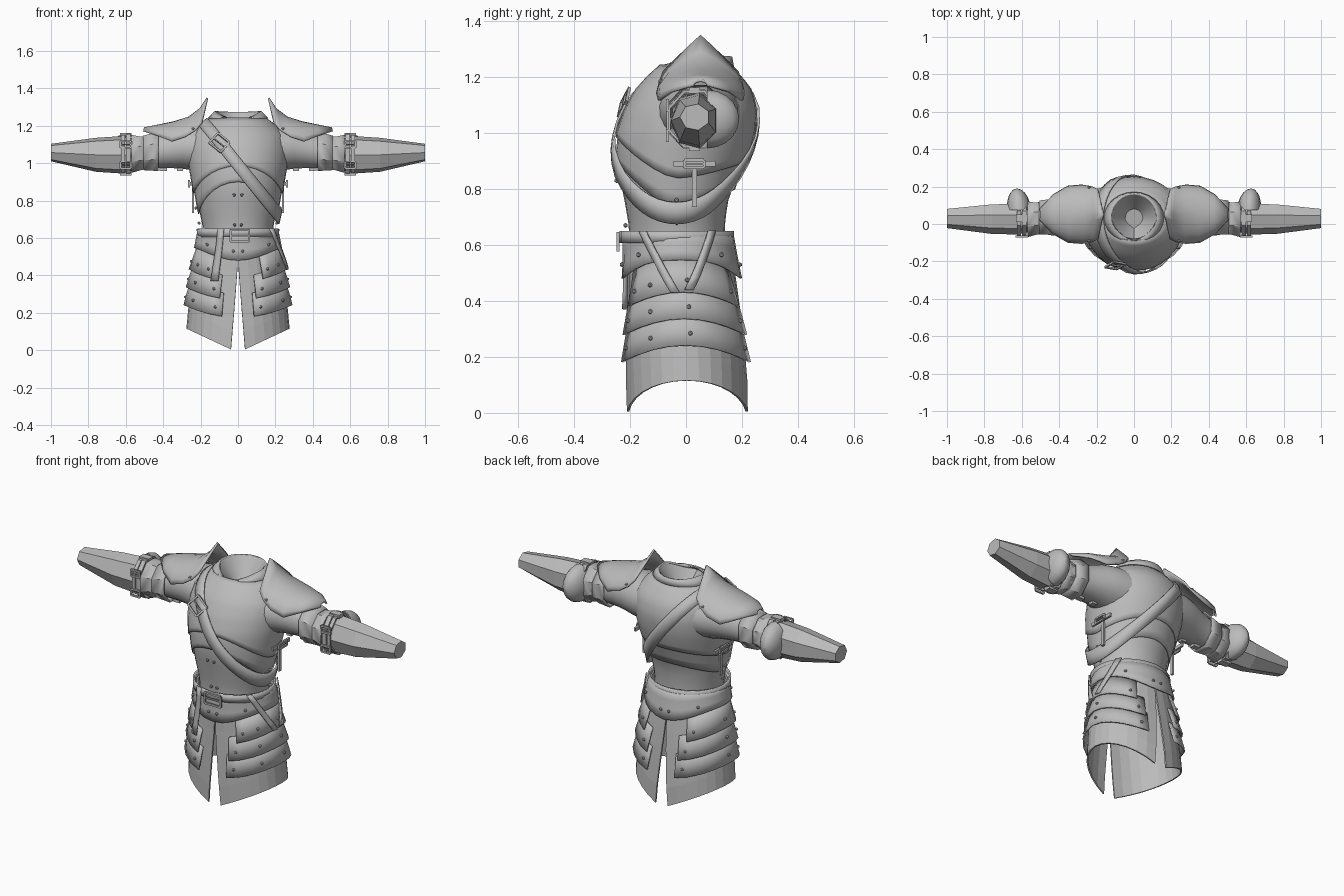
import bpy, bmesh, math
from mathutils import Matrix, Vector, Euler
from math import sin, cos, pi, radians as rad

if "Cube" in bpy.data.objects:
    bpy.data.objects.remove(bpy.data.objects["Cube"])

steel = bpy.data.materials.new("grey_steel")
steel.diffuse_color = (0.5, 0.5, 0.5, 1)
steel.use_nodes = True
steel.node_tree.nodes["Principled BSDF"].inputs["Base Color"].default_value = steel.diffuse_color


def finish(name, bm, thick=0, mirror=False, angle=35):
    """Turn a bmesh into an object with solidify, mirror and shading."""
    me = bpy.data.meshes.new(name)
    bm.to_mesh(me)
    bm.free()
    me.materials.append(steel)
    ob = bpy.data.objects.new(name, me)
    bpy.context.collection.objects.link(ob)
    if angle:
        bpy.ops.object.select_all(action='DESELECT')
        ob.select_set(True)
        bpy.context.view_layer.objects.active = ob
        bpy.ops.object.shade_smooth_by_angle(angle=rad(angle))
    if thick:
        m = ob.modifiers.new("thickness", 'SOLIDIFY')
        m.thickness, m.offset = thick, 1
    if mirror:
        ob.modifiers.new("mirror", 'MIRROR')
    return ob


def grid(name, f, nu, nv, closed=False, cap=False, **kw):
    """Surface from f(u, v), u and v in 0..1."""
    bm = bmesh.new()
    cols = nu if closed else nu + 1
    rows = [[bm.verts.new(f(i / nu, j / nv)) for i in range(cols)] for j in range(nv + 1)]
    for j in range(nv):
        for i in range(nu):
            k = (i + 1) % cols
            bm.faces.new((rows[j][i], rows[j][k], rows[j + 1][k], rows[j + 1][i]))
    if cap:
        bm.faces.new(rows[-1])
    return finish(name, bm, **kw)


def lerp(a, b, t):
    return a + (b - a) * t


def sample(table, z):
    """Linear lookup in rows sorted by their first entry."""
    z = min(max(z, table[0][0]), table[-1][0])
    for p, q in zip(table, table[1:]):
        if z <= q[0]:
            t = (z - p[0]) / (q[0] - p[0])
            return [lerp(a, b, t) for a, b in zip(p[1:], q[1:])]


# Body profile: height, half width, front y, back y
TORSO = [(.58, .195, -.215, .15), (.66, .2, -.215, .15), (.75, .22, -.23, .16),
         (.85, .237, -.25, .195), (.93, .25, -.253, .225), (1.0, .262, -.245, .243),
         (1.08, .265, -.218, .25), (1.15, .25, -.18, .233), (1.2, .2, -.135, .195),
         (1.24, .145, -.09, .155)]
SKIRT = [(0, .27, -.205, .215), (.12, .268, -.208, .213), (.3, .25, -.205, .195),
         (.45, .225, -.2, .175), (.55, .205, -.2, .16), (.66, .195, -.21, .148)]


def surf(prof, a, z, off=0.0):
    """Point on a body profile; angle 0 = right side, -90 = front."""
    rx, yf, yb = sample(prof, z)
    return Vector(((rx + off) * cos(a), (yf + yb) / 2 + ((yb - yf) / 2 + off) * sin(a), z))


def around(prof, lo, hi, off, a0=-pi, a1=pi):
    """Grid function for a plate wrapped on a profile."""
    def f(u, v):
        a = lerp(a0, a1, u)
        o = off(v) if callable(off) else off
        return surf(prof, a, lerp(lo(a), hi(a), v), o)
    return f


def const(c):
    return lambda a: c


def edge(side, front, back):
    """Plate edge height, peaked or dipped at front and back."""
    return lambda a: side + ((front if sin(a) < 0 else back) - side) * abs(sin(a)) ** 1.6


# Torso layers
grid("torso", around(TORSO, const(.6), const(1.24), -.012), 32, 16, closed=True)
grid("belly_plate", around(TORSO, edge(.73, .9, .8), const(1.0), -.008), 32, 5, closed=True, thick=.006)
grid("chest_plate", around(TORSO, edge(.84, .985, .9), const(1.24), -.002), 32, 12, closed=True, thick=.007)

# Collar with a pointed front, and the lining inside the neck
def collar(u, v):
    a = lerp(-pi, pi, u)
    low = surf(TORSO, a, 1.235, .002)
    front = max(0, -sin(a))
    y = .03 + .125 * sin(a) if sin(a) > 0 else .03 - .135 * (1 - abs(a + pi / 2) / (pi / 2))
    return low.lerp(Vector((.118 * cos(a), y, 1.272 - .048 * front ** 2)), v)

grid("collar", collar, 24, 2, closed=True, thick=.01)
grid("neck_lining", lambda u, v: collar(u, 1).lerp(Vector((0, .03, 1.1)), v * .6),
     24, 2, closed=True, cap=True)

# Skirt halves with a split at front and back
def skirt(u, v):
    gap = .135 * max(0, 1 - v / .75) + .002
    a = lerp(-pi / 2 + gap, pi / 2 - gap, u)
    return surf(SKIRT, a, lerp(.115 * max(0, cos(a) - .1) / .9, .63, v), 0)

grid("skirt", skirt, 14, 6, thick=.008, mirror=True, angle=0)

# Waist plate and hip plates
waist_low = lambda a: .545 - .065 * abs(sin(a)) ** 3
grid("waist_plate", around(SKIRT, waist_low, const(.64), lambda v: .012 + .01 * (1 - v)),
     28, 3, closed=True, thick=.008, angle=20)
ROWS = [(.43, 60), (.335, 70), (.24, 73)]
for i, (z, deg) in enumerate(ROWS):
    low = lambda a, z=z: z - .065 * sin(a) ** 2
    high = lambda a, z=z: z + .125 - .065 * sin(a) ** 2
    grid(f"hip_plate_{i + 1}", around(SKIRT, low, high, lambda v: .008 + .02 * (1 - v), -rad(deg), rad(deg)),
         10, 2, thick=.008, mirror=True, angle=20)

# Waist belt with its hanging straps
grid("waist_belt", around(TORSO, const(.607), const(.65), .012), 28, 1, closed=True, thick=.01)

def hanging(a0, a1, z1, w):
    def f(u, v):
        return surf(SKIRT, rad(lerp(a0, a1, v)) + w * (.5 - u) * -1, lerp(z1, .65, v), lerp(.036, .026, v))
    return f

grid("strap_front", hanging(-117, -114, .37, .16), 1, 5, thick=.008)
grid("strap_side_front", hanging(-7, -37, .43, .15), 1, 5, thick=.008)
grid("strap_side_back", hanging(6, 36, .44, .15), 1, 5, thick=.008)

# Diagonal shoulder belt, following a slanted plane around the torso
def shoulder_belt(u, v):
    a, cut = lerp(-pi, pi, u), .99 + lerp(-.05, .05, v)
    lo, hi = .62, 1.239
    for _ in range(24):
        mid = (lo + hi) / 2
        if mid - cut + 1.3 * surf(TORSO, a, mid).x > 0:
            hi = mid
        else:
            lo = mid
    return surf(TORSO, a, lo, .01)

grid("shoulder_belt", shoulder_belt, 40, 2, closed=True, thick=.008)


def boxes(name, items, rot=(0, 0, 0), at=(0, 0, 0), mirror=False):
    """Joined boxes: (centre, size) pairs in a rotated local frame."""
    bm = bmesh.new()
    base = Matrix.Translation(at) @ Euler([rad(r) for r in rot]).to_matrix().to_4x4()
    for c, s in items:
        bmesh.ops.create_cube(bm, size=1, matrix=base @ Matrix.Translation(c) @ Matrix.Diagonal((*s, 1)))
    return finish(name, bm, mirror=mirror, angle=0)


def buckle(name, at, w, h, rot=(0, 0, 0), mirror=False, t=.01):
    """Rectangular frame with a tongue, lying in local x and z."""
    boxes(name, [((0, 0, s * h / 2), (w, t, t)) for s in (1, -1)] +
          [((s * w / 2, 0, 0), (t, t, h)) for s in (1, -1)] + [((0, 0, 0), (w, t * .8, t * .6))],
          rot, at, mirror)


# Buckles
buckle("waist_buckle", (.01, -.243, .612), .1, .06)
buckle("shoulder_belt_buckle", (-.1, -.222, 1.11), .08, .075, (-28, 38, -10))
buckle("side_buckle", (.262, .03, .89), .07, .028, (0, 0, 90), mirror=True)
boxes("side_strap", [((0, 0, 0), (.012, .15, .02)), ((-.01, 0, -.07), (.012, .018, .17))],
      at=(.25, .03, .89), mirror=True)


def tube(name, stations, n, cap=False, **kw):
    """Mirrored arm tube through (x, y, z, radius y, radius z)."""
    def f(u, v):
        x, y, z, ry, rz = stations[round(v * (len(stations) - 1))]
        a = 2 * pi * (u + .5 / n)
        return (x, y + ry * cos(a), z + rz * sin(a))
    return grid(name, f, n, len(stations) - 1, closed=True, cap=cap, mirror=True, **kw)


# Arms, from the shoulder outwards
tube("sleeve", [(.17, .045, 1.075, .15, .125), (.24, .045, 1.08, .14, .12), (.3, .045, 1.08, .122, .11),
                (.37, .042, 1.07, .1, .097), (.44, .04, 1.06, .085, .088), (.58, .035, 1.05, .075, .085)], 20)
tube("upper_arm_plate", [(.425, .037, 1.065, .1, .108), (.46, .037, 1.06, .094, .1),
                         (.505, .035, 1.055, .09, .092)], 8, thick=.008, angle=20)
tube("elbow_plate", [(.49, .03, 1.055, .082, .085), (.525, .028, 1.052, .085, .09),
                     (.57, .025, 1.05, .095, .102)], 8, thick=.008, angle=20)
tube("arm_strap_inner", [(.575, .03, 1.05, .09, .105), (.6, .03, 1.05, .09, .105)], 8, thick=.01, angle=0)
tube("arm_strap_outer", [(.605, .03, 1.05, .092, .1), (.625, .03, 1.05, .092, .1)], 8, thick=.01, angle=0)
tube("forearm", [(.55, .03, 1.045, .07, .085), (.63, .03, 1.045, .086, .102),
                 (.76, .03, 1.045, .083, .093), (1.0, .032, 1.057, .054, .048)], 7, cap=True, angle=0)
buckle("arm_buckle", (.6, -.066, 1.1), .055, .035, mirror=True)
buckle("arm_buckle_low", (.6, -.066, .99), .055, .035, mirror=True)
boxes("arm_strap_ends", [((.4, .03, .967), (.04, .03, .016)), ((.31, .03, .967), (.03, .03, .016)),
                         ((.6, .03, .945), (.06, .04, .02)), ((.6, .03, 1.152), (.06, .04, .02))], mirror=True)

# Rounded cop on the back of the elbow
def cop(u, v):
    a, b = pi * 2 * u, v * pi / 2
    r = cos(b)
    return (.615 + .065 * r * cos(a) + .012 * v, .075 + .115 * sin(b), 1.05 + .105 * r * sin(a) * -1)

grid("elbow_cop", cop, 16, 5, closed=True, mirror=True, angle=50)

# Shoulder guards: x, half width, top z, bottom z, peakedness
GUARD = [(.16, .13, 1.345, 1.215, 1), (.2, .142, 1.285, 1.175, .7), (.26, .15, 1.24, 1.14, .2),
         (.34, .143, 1.215, 1.115, 0), (.42, .1, 1.198, 1.145, 0), (.5, .022, 1.182, 1.168, 0)]

def guard(u, v):
    x, w, zt, zb, k = GUARD[round(v * 5)]
    t = lerp(-1, 1, u)
    arch = lerp(cos(t * pi / 2), 1 - abs(t), k)
    return (x + .03 * abs(t) * (1 - v), .052 - w * lerp(sin(t * pi / 2), t, k), zb + (zt - zb) * arch)

grid("shoulder_guard", guard, 12, 5, thick=.01, mirror=True, angle=45)


def rivets(name, points):
    bm = bmesh.new()
    for p in points:
        bmesh.ops.create_icosphere(bm, subdivisions=1, radius=.009, matrix=Matrix.Translation(p))
    return finish(name, bm, mirror=True, angle=0)


# Rivets on every plate
rivets("torso_rivets", [surf(TORSO, rad(-85), z, o) for z, o in ((.83, .002), (.67, .0))] +
       [surf(TORSO, 0, z, .004) for z in (.76, .68)])
rivets("waist_rivets", [surf(SKIRT, rad(a), z, .03) for a, z in
                        ((-84, .53), (84, .53), (-45, .565), (45, .565))])
rivets("hip_rivets", [surf(SKIRT, rad(a), z + .045 - .065 * sin(rad(a)) ** 2, .03)
                      for z, deg in ROWS for a in (8 - deg, -32, 5, deg - 8)])
rivets("guard_rivets", [(.24, -.09, 1.185), (.325, -.088, 1.147), (.24, .194, 1.185), (.325, .192, 1.147)])
